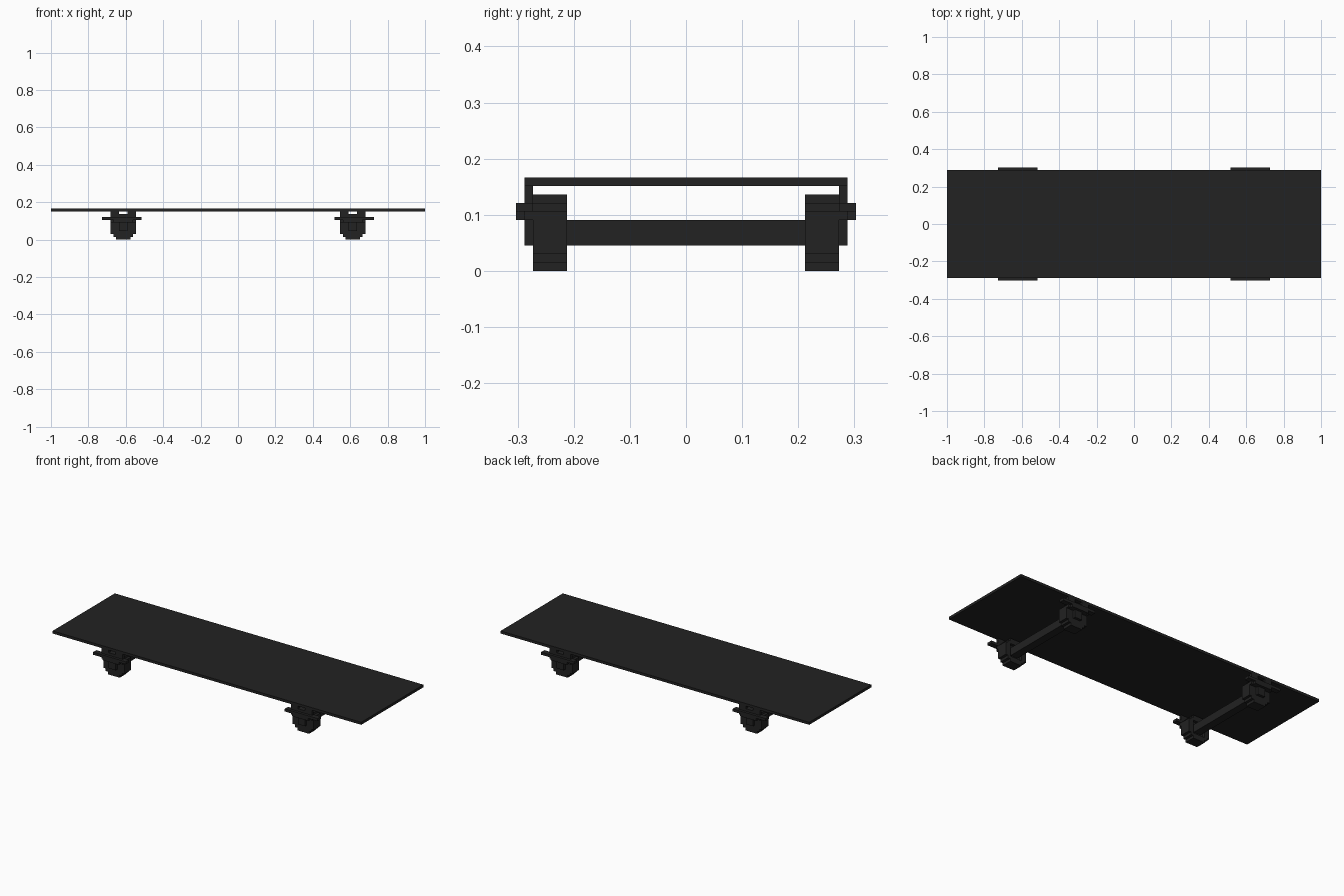
import bpy
import bmesh
from mathutils import Matrix, Vector

old = bpy.data.objects.get("Cube")
if old:
    bpy.data.objects.remove(old, do_unlink=True)

U = 2 / 132  # block size: every part sits on this grid

black = bpy.data.materials.new("matte black")
black.use_nodes = True
colour = (0.016, 0.016, 0.016, 1)
black.diffuse_color = colour
bsdf = next(n for n in black.node_tree.nodes if n.type == 'BSDF_PRINCIPLED')
bsdf.inputs["Base Color"].default_value = colour
bsdf.inputs["Roughness"].default_value = 0.8


def blocks(name, boxes, sx=1, sy=1):
    """Object made of (x0, x1, y0, y1, z0, z1) blocks, mirrored by sx and sy."""
    bm = bmesh.new()
    for x0, x1, y0, y1, z0, z1 in boxes:
        size = Vector((x1 - x0, y1 - y0, z1 - z0)) * U
        centre = Vector(((x0 + x1) * sx, (y0 + y1) * sy, z0 + z1)) * U / 2
        bmesh.ops.create_cube(bm, size=1, matrix=Matrix.Translation(centre) @ Matrix.Diagonal(size).to_4x4())
    mesh = bpy.data.meshes.new(name)
    bm.to_mesh(mesh)
    bm.free()
    mesh.materials.append(black)
    obj = bpy.data.objects.new(name, mesh)
    bpy.context.collection.objects.link(obj)
    return obj


# Stepped wheel: solid outer disc, inner face with a recess around the axle
MID = 40.5
wheel = []
for z, half in enumerate([2.5, 3.5] + [4.5] * 5 + [3.5, 2.5]):
    wheel.append((MID - half, MID + half, 15, 18, z, z + 1))
    if 2 <= z <= 6:
        for side in (-1, 1):
            a, b = sorted((MID + side * 2.5, MID + side * half))
            wheel.append((a, b, 14, 15, z, z + 1))
    else:
        wheel.append((MID - half, MID + half, 14, 15, z, z + 1))

# Fork plate hanging from the deck edge, with a slot under the deck
fork = [
    (36, 39, 18, 19, 6, 10),
    (42, 45, 18, 19, 6, 10),
    (39, 42, 18, 19, 6, 9),
    (39, 42, 18, 19, 3, 6),
]

# Foot peg: long thin bar over a shorter support
peg = [(34, 48, 18, 20, 7, 8), (37, 44, 18, 20, 6, 7)]

blocks("deck", [(-66, 66, -19, 19, 10, 11)])
for sx, end in ((1, "left"), (-1, "right")):
    blocks(f"axle_{end}", [(39, 42, -18, 18, 3, 6)], sx)
    for sy, face in ((-1, "front"), (1, "back")):
        for part, boxes in (("wheel", wheel), ("fork", fork), ("peg", peg)):
            blocks(f"{part}_{face}_{end}", boxes, sx, sy)
